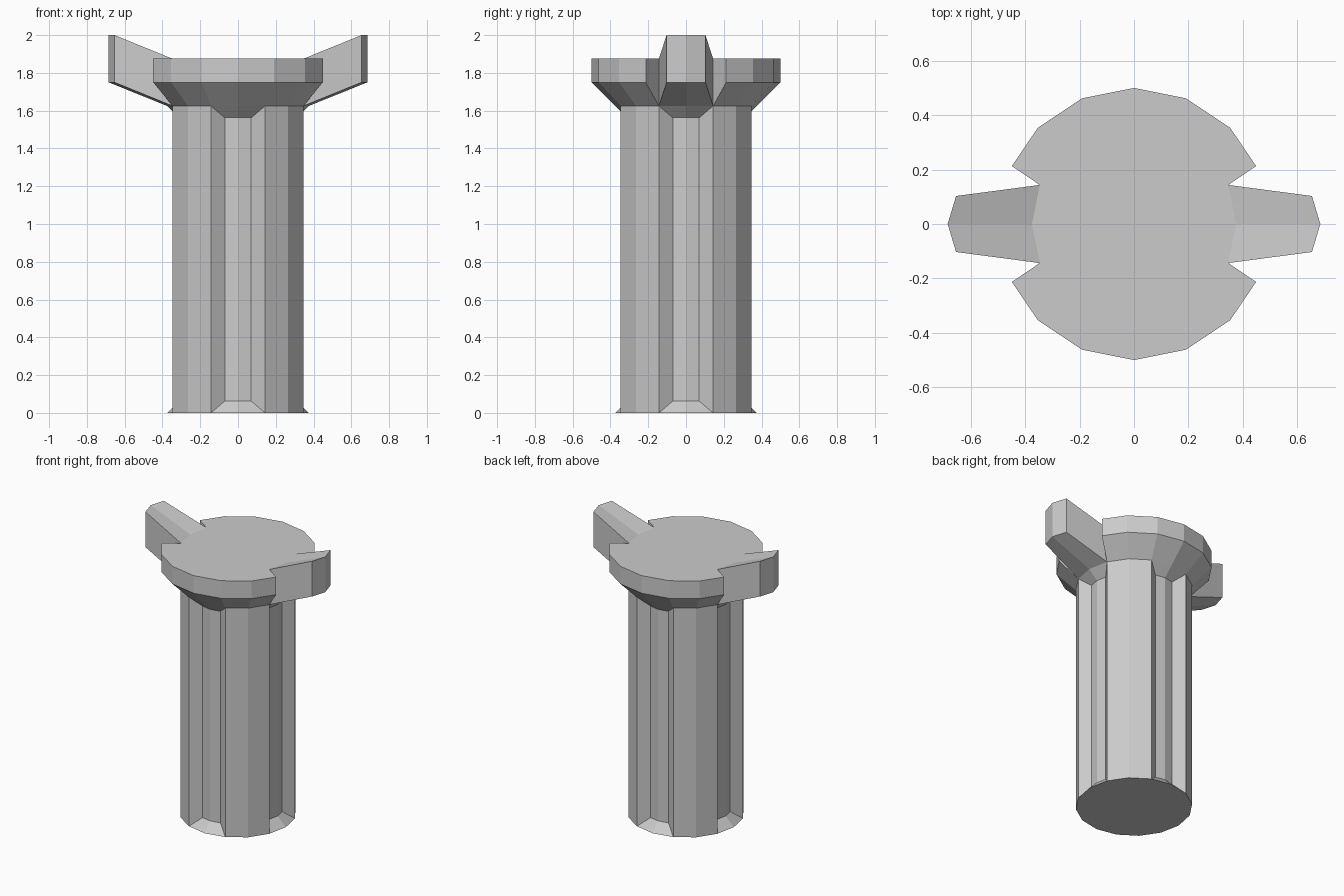
import bpy, bmesh
from math import sin, cos, pi
from mathutils import Vector

if "Cube" in bpy.data.objects:
    bpy.data.objects.remove(bpy.data.objects["Cube"])

N = 16
R, RIM = 0.375, 0.5
STEP = 2 * pi / N
bm = bmesh.new()


def ring(radius, z):
    return [bm.verts.new((radius * cos(i * STEP), radius * sin(i * STEP), z)) for i in range(N)]


def strip(lo, hi):
    for i in range(len(lo) - 1):
        bm.faces.new((lo[i], lo[i + 1], hi[i + 1], hi[i]))


def panel(lo, hi, lo_pts, hi_pts):
    """Raise or sink a wall panel: moved face strip plus its four side walls."""
    lo2 = [bm.verts.new(p) for p in lo_pts]
    hi2 = [bm.verts.new(p) for p in hi_pts]
    strip(lo2, hi2)
    strip(lo, lo2)
    strip(hi2, hi)
    bm.faces.new((lo[0], lo2[0], hi2[0], hi[0]))
    bm.faces.new((lo2[-1], lo[-1], hi[-1], hi2[-1]))


def turned(x, y, z, k):
    """Point turned by k quarter turns."""
    for _ in range(k):
        x, y = -y, x
    return Vector((x, y, z))


foot, neck, top = ring(R, 0), ring(R, 1.625), ring(R, 1.875)
bm.faces.new(foot[::-1])
bm.faces.new(top)


def span(loop, start, count):
    return [loop[(start + i) % N] for i in range(count)]


# shaft: plain corner panels alternating with sunken flutes
for k in range(4):
    strip(span(foot, 4 * k + 1, 3), span(neck, 4 * k + 1, 3))
    floor = [(0.297, -0.07), (0.311, 0), (0.297, 0.07)]
    panel(span(foot, 4 * k - 1, 3), span(neck, 4 * k - 1, 3),
          [turned(x, y, 0.0625, k) for x, y in floor],
          [turned(x, y, 1.5625, k) for x, y in floor])

for k in (0, 2):
    # rising side arm
    tip = [(0.654, -0.103), (0.685, 0), (0.654, 0.103)]
    panel(span(neck, 4 * k - 1, 3), span(top, 4 * k - 1, 3),
          [turned(x, y, 1.75, k) for x, y in tip],
          [turned(x, y, 2.0, k) for x, y in tip])
    # flared half of the capital
    rim = [(RIM * cos(i * STEP), RIM * sin(i * STEP)) for i in range(1, 8)]
    rim[0], rim[-1] = (0.449, 0.213), (-0.449, 0.213)
    panel(span(neck, 4 * k + 1, 7), span(top, 4 * k + 1, 7),
          [turned(x, y, 1.75, k) for x, y in rim],
          [turned(x, y, 1.875, k) for x, y in rim])

bmesh.ops.recalc_face_normals(bm, faces=bm.faces[:])
mesh = bpy.data.meshes.new("fluted_column")
bm.to_mesh(mesh)
bm.free()
bpy.context.collection.objects.link(bpy.data.objects.new("fluted_column", mesh))
